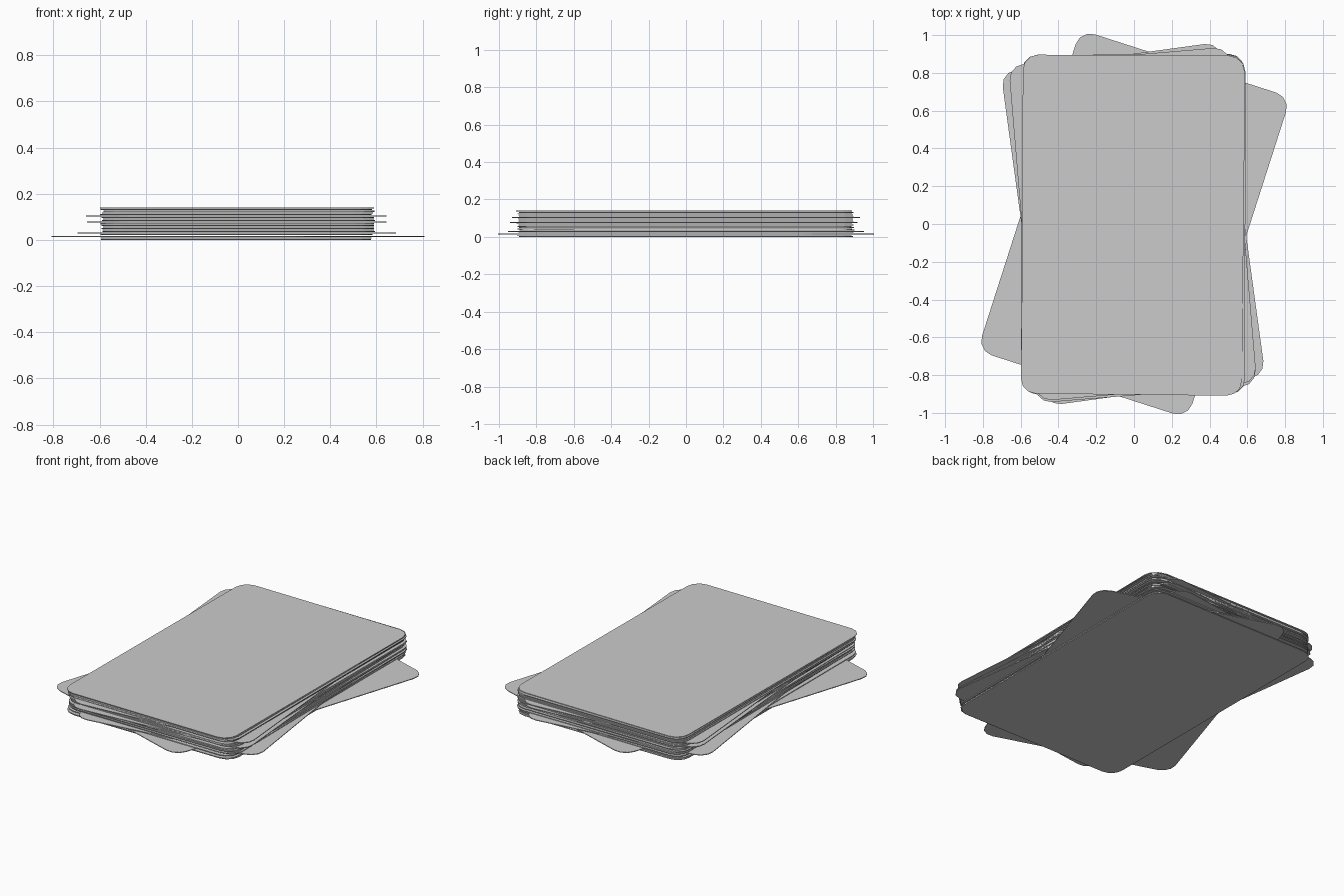
import bpy, bmesh, math, random

if "Cube" in bpy.data.objects:
    bpy.data.objects.remove(bpy.data.objects["Cube"])

random.seed(4)
W, H, R = 1.17, 1.785, 0.08      # card width, height, corner radius
COUNT, TOP, THICK = 21, 0.14, 0.0045
PITCH = (TOP - THICK) / (COUNT - 1)


def card_outline():
    pts = []
    for i, (sx, sy) in enumerate([(1, 1), (-1, 1), (-1, -1), (1, -1)]):
        for k in range(4):
            a = math.radians(90 * i + 30 * k)
            pts.append((sx * (W / 2 - R) + R * math.cos(a),
                        sy * (H / 2 - R) + R * math.sin(a)))
    return pts


def add_card(name, z, x, y, degrees):
    bm = bmesh.new()
    face = bm.faces.new([bm.verts.new((px, py, 0)) for px, py in card_outline()])
    ext = bmesh.ops.extrude_face_region(bm, geom=[face])
    top = [v for v in ext["geom"] if isinstance(v, bmesh.types.BMVert)]
    bmesh.ops.translate(bm, verts=top, vec=(0, 0, THICK))
    bmesh.ops.recalc_face_normals(bm, faces=bm.faces)
    mesh = bpy.data.meshes.new(name)
    bm.to_mesh(mesh)
    bm.free()
    ob = bpy.data.objects.new(name, mesh)
    ob.location = (x, y, z)
    ob.rotation_euler.z = math.radians(degrees)
    bpy.context.collection.objects.link(ob)


# Cards that stick out of the stack: index -> (x, y, rotation)
twisted = {
    0: (-0.008, 0.0, 0.0),
    2: (0.0, 0.0, -17.8),
    4: (-0.005, 0.0, 7.8),
    11: (-0.005, -0.012, 4.6),
    15: (-0.007, 0.0, 4.8),
    20: (-0.005, -0.011, -0.6),
}

# Stack of cards, the rest only slightly out of line
for i in range(COUNT):
    x, y, rot = twisted.get(i, (random.uniform(-0.01, 0.004),
                                random.uniform(-0.01, 0.008),
                                random.uniform(-0.6, 0.6)))
    add_card(f"card_{i + 1:02d}", i * PITCH, x, y, rot)
